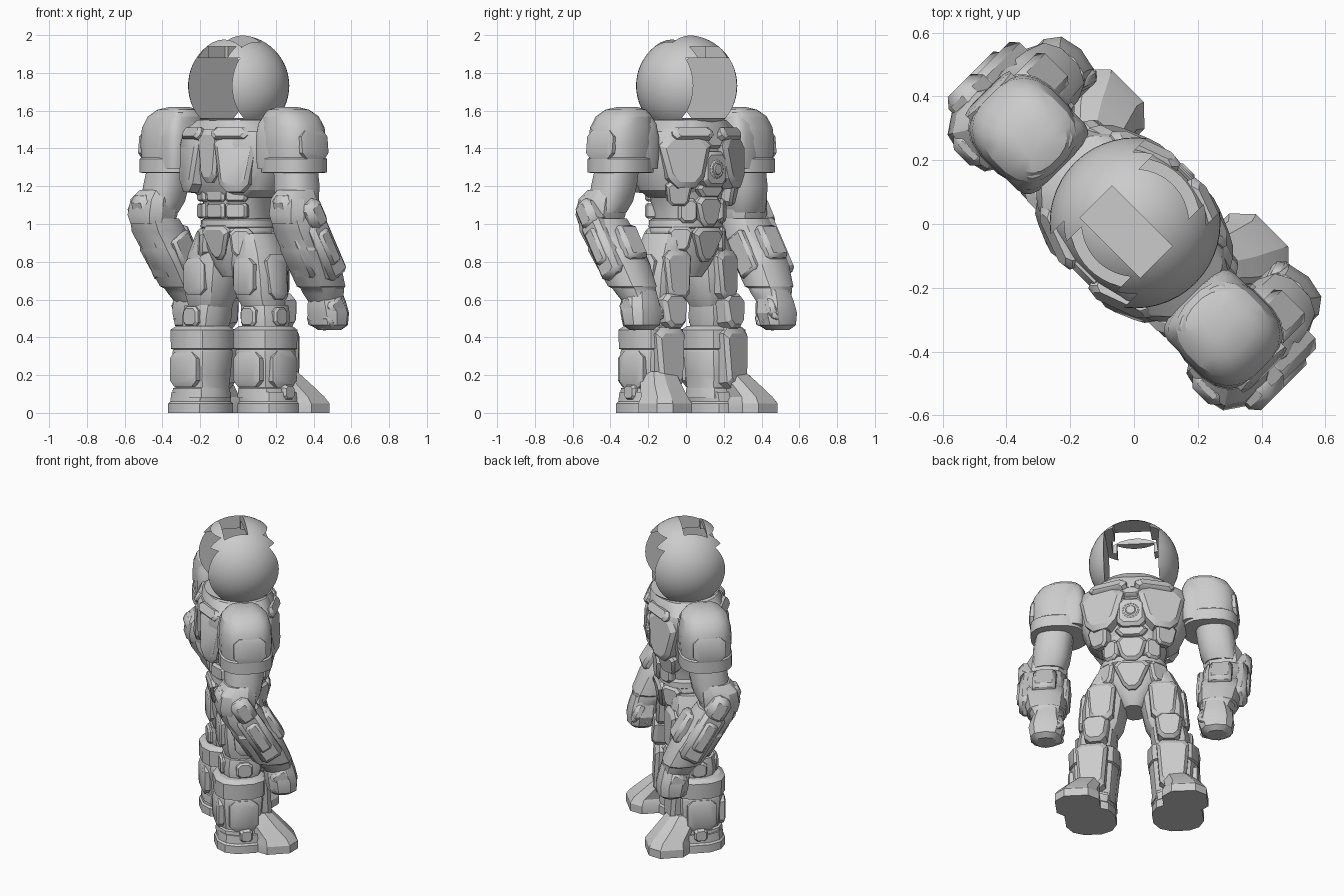
import bpy, bmesh, math
from mathutils import Matrix, Vector, Euler

# One armour colour
mat = bpy.data.materials.new("armour_grey")
mat.diffuse_color = (0.6, 0.6, 0.6, 1)
TURN = math.radians(-45)  # the figure (front = local +y) stands turned on its base


def finish(name, bm, mirror=False, bevel=0.0):
    bmesh.ops.recalc_face_normals(bm, faces=bm.faces[:])
    me = bpy.data.meshes.new(name)
    bm.to_mesh(me)
    bm.free()
    me.materials.append(mat)
    ob = bpy.data.objects.new(name, me)
    bpy.context.collection.objects.link(ob)
    ob.rotation_euler.z = TURN
    if bevel:
        b = ob.modifiers.new("bevel", 'BEVEL')
        b.width, b.segments = bevel, 1
    if mirror:
        ob.modifiers.new("mirror", 'MIRROR')
    return ob


def loft(name, rings, n=16, p=0.8, mirror=False):
    """Stack of rounded rings: (x, y, z, half width, half depth)."""
    bm = bmesh.new()
    loops = []
    for x, y, z, a, b in rings:
        loop = []
        for i in range(n):
            t = 2 * math.pi * (i + 0.5) / n
            c, s = math.cos(t), math.sin(t)
            loop.append(bm.verts.new((x + a * math.copysign(abs(c) ** p, c),
                                      y + b * math.copysign(abs(s) ** p, s), z)))
        loops.append(loop)
    for lo, hi in zip(loops, loops[1:]):
        for i in range(n):
            j = (i + 1) % n
            bm.faces.new((lo[i], lo[j], hi[j], hi[i]))
    bm.faces.new(loops[0])
    bm.faces.new(loops[-1])
    return finish(name, bm, mirror)


def plate(name, pts, at, rot=(0, 0, 0), depth=0.05, mirror=False, inset=0.86):
    """Outline in local x/z pushed out along +y with a chamfered face."""
    bm = bmesh.new()
    m = Matrix.Translation(at) @ Euler(rot).to_matrix().to_4x4()
    levels = ((1.08, -depth * 0.7), (1.08, depth * 0.05), (inset, depth * 0.3))
    loops = [[bm.verts.new(m @ Vector((x * k, y, z * k))) for x, z in pts] for k, y in levels]
    n = len(pts)
    for lo, hi in zip(loops, loops[1:]):
        for i in range(n):
            bm.faces.new((lo[i], lo[(i + 1) % n], hi[(i + 1) % n], hi[i]))
    bm.faces.new(loops[0])
    bm.faces.new(loops[-1])
    return finish(name, bm, mirror)


def oct(w, h, c=0.03, taper=1.0):
    """Chamfered rectangle, half sizes w and h, bottom narrowed by taper."""
    t = w * taper
    return [(-w + c, h), (w - c, h), (w, h - c), (t, -h + c), (t - c, -h),
            (-t + c, -h), (-t, -h + c), (-w, h - c)]


def box(name, at, size, rot=(0, 0, 0), mirror=False, bevel=0.015):
    bm = bmesh.new()
    m = Matrix.Translation(at) @ Euler(rot).to_matrix().to_4x4() @ Matrix.Diagonal((*size, 1))
    bmesh.ops.create_cube(bm, size=1, matrix=m)
    return finish(name, bm, mirror, bevel)


# Helmet: ball with a box opening through it, a brow notch and a top hatch
bm = bmesh.new()
bmesh.ops.create_uvsphere(bm, u_segments=48, v_segments=28, radius=0.268,
                          matrix=Matrix.Translation((0, .005, 1.732)))
helmet = finish("helmet", bm)
for at, size in (((0, 0, 1.72), (0.326, 0.8, 0.32)),
                 ((0, 0, 1.90), (0.22, 0.8, 0.08)),
                 ((0, -0.035, 1.95), (0.268, 0.141, 0.3))):
    cutter = box("cutter", at, size, bevel=0)
    cutter.hide_render = True
    mod = helmet.modifiers.new("cut", 'BOOLEAN')
    mod.object, mod.operation, mod.solver = cutter, 'DIFFERENCE', 'EXACT'
    bpy.context.view_layer.objects.active = helmet
    bpy.ops.object.modifier_apply(modifier=mod.name)
    bpy.data.objects.remove(cutter)

# Torso
loft("pelvis", [(0, 0, .72, .06, .09), (0, 0, .78, .11, .125), (0, 0, .88, .18, .155),
                (0, 0, .96, .205, .165), (0, 0, 1.0, .195, .155)])
loft("waist", [(0, 0, .97, .17, .15), (0, 0, 1.06, .172, .16), (0, 0, 1.16, .20, .165),
               (0, 0, 1.24, .25, .18)])
loft("belt", [(0, 0, .975, .19, .16), (0, 0, .985, .203, .168), (0, 0, 1.02, .20, .165),
              (0, 0, 1.03, .18, .15)])
loft("chest", [(0, -.01, 1.14, .21, .15), (0, -.01, 1.18, .27, .18), (0, -.01, 1.28, .315, .205),
               (0, -.01, 1.42, .34, .215), (0, -.01, 1.49, .32, .205), (0, 0, 1.55, .22, .18)], n=20)
loft("collar", [(0, 0, 1.46, .25, .22), (0, 0, 1.51, .23, .21), (0, 0, 1.55, .20, .19),
                (0, 0, 1.56, .17, .16)], n=20)

# Chest plates and round emblem
plate("chest_plate", oct(.135, .13, .05, .7), (.18, .175, 1.33), (.1, 0, -.4), .08, True)
plate("upper_chest_plate", oct(.11, .03, .02), (.14, .19, 1.48), (.5, 0, -.35), .06, True)
plate("emblem_frame", oct(.078, .088, .03), (0, .21, 1.29), depth=.07)
for r, d, y in ((.048, .03, .228), (.03, .03, .234)):
    ring = [(r * math.cos(i * math.pi / 8), r * math.sin(i * math.pi / 8)) for i in range(16)]
    plate("emblem_disc", ring, (0, y, 1.29), depth=d)
plate("collar_plate", oct(.08, .035, .02, .7), (0, .2, 1.44), (.3, 0, 0), .06)
plate("rib_plate", oct(.065, .06, .02, .8), (.2, .145, 1.16), (-.2, 0, -.6), .06, True)
plate("belly_plate", oct(.085, .075, .03, .7), (0, .168, 1.065), depth=.07)
plate("upper_belly_plate", oct(.09, .03, .02, .8), (0, .178, 1.175), depth=.06)
plate("side_belly_plate", oct(.045, .06, .02), (.125, .14, 1.07), (0, 0, -.55), .06, True)
plate("groin_plate", oct(.10, .085, .03, .5), (0, .155, .89), (-.15, 0, 0), .07)
plate("hip_plate", oct(.06, .06, .02, .7), (.155, .115, .92), (0, 0, -.75), .06, True)

# Back plates
plate("back_plate", oct(.11, .14, .04, .7), (.17, -.195, 1.32), (.1, 0, math.pi + .4), .07, True)
plate("spine_plate", oct(.07, .13, .03, .7), (0, -.215, 1.36), (0, 0, math.pi), .07)
plate("shoulder_blade", oct(.10, .03, .02), (.14, -.2, 1.48), (.5, 0, math.pi + .35), .06, True)
for z in (1.07, 1.16):
    plate("lower_spine", oct(.06, .038, .01), (0, -.162, z), (0, 0, math.pi), .06)
    plate("lower_back", oct(.055, .038, .01), (.125, -.138, z), (0, 0, math.pi + .5), .06, True)
plate("tail_plate", oct(.09, .085, .03, .5), (0, -.155, .9), (-.2, 0, math.pi), .06)
plate("seat_plate", oct(.06, .07, .025, .8), (.15, -.125, .9), (0, 0, math.pi + .6), .06, True)

# Shoulder pads: rounded outer cap and squarer arch towards the neck
loft("shoulder_pad", [(.455, -.035, 1.27, .14, .13), (.455, -.035, 1.272, .165, .158),
                      (.455, -.035, 1.345, .165, .158), (.453, -.035, 1.352, .157, .15),
                      (.452, -.035, 1.43, .164, .156), (.447, -.035, 1.51, .158, .152),
                      (.43, -.035, 1.57, .138, .136), (.415, -.035, 1.605, .10, .10),
                      (.405, -.035, 1.62, .045, .05)], n=20, p=.78, mirror=True)
loft("pad_arch", [(.375, -.035, 1.29, .085, .145), (.372, -.035, 1.36, .092, .15),
                  (.372, -.035, 1.46, .092, .15), (.378, -.035, 1.53, .09, .138),
                  (.39, -.035, 1.59, .08, .10), (.40, -.035, 1.615, .05, .05)],
     n=20, p=.5, mirror=True)
plate("pad_side_panel", oct(.09, .07, .03), (.61, -.035, 1.42), (.1, 0, -math.pi / 2), .03, True)

# Arms
loft("upper_arm", [(.52, -.08, 1.06, .105, .10), (.50, -.06, 1.12, .11, .11),
                   (.49, -.05, 1.2, .115, .115), (.47, -.04, 1.32, .11, .11)], mirror=True)
loft("elbow", [(.53, -.11, 1.0, .11, .11), (.53, -.11, 1.05, .125, .125),
               (.525, -.10, 1.13, .12, .12), (.515, -.08, 1.18, .095, .095)], n=10, mirror=True)
loft("forearm", [(.50, .16, .58, .08, .085), (.505, .135, .63, .10, .10), (.51, .12, .66, .105, .11),
                 (.512, .11, .67, .118, .122), (.52, .05, .78, .132, .135), (.525, .0, .86, .135, .14),
                 (.525, -.01, .875, .128, .132), (.53, -.06, .96, .132, .14),
                 (.53, -.095, 1.03, .12, .12)], n=12, mirror=True)
TILT = math.radians(31)
box("forearm_guard", (.635, .015, .87), (.09, .14, .34), (TILT, 0, 0), True, .025)
box("guard_ridge", (.67, .005, .88), (.05, .08, .2), (TILT, 0, 0), True, .015)
box("guard_cap", (.635, -.08, 1.05), (.12, .12, .16), (TILT, 0, 0), True, .03)
box("elbow_guard", (.53, -.18, 1.07), (.13, .08, .17), (.3, 0, 0), True, .03)
box("forearm_back_panel", (.53, -.075, .83), (.15, .06, .26), (TILT, 0, 0), True, .02)
box("forearm_front_panel", (.525, .11, .9), (.14, .07, .2), (TILT, 0, 0), True, .02)
box("forearm_inner_panel", (.405, .02, .84), (.05, .13, .24), (TILT, 0, 0), True, .015)

# Fists: rounded core with curled fingers and a thumb
loft("fist", [(.51, .175, .44, .06, .06), (.51, .175, .465, .095, .09), (.505, .17, .53, .11, .10),
              (.505, .16, .59, .095, .095), (.50, .155, .65, .08, .08)], n=10, mirror=True)
for i in range(4):
    y = .115 + i * .038
    box("knuckle", (.54 - .008 * i, y, .48 + i * .012), (.10, .036, .08), (TILT, -.3, 0), True, .014)
    box("finger", (.45, y, .485 + i * .012), (.08, .036, .07), (TILT, .3, 0), True, .014)
box("thumb", (.435, .205, .56), (.06, .06, .11), (TILT, .2, 0), True, .018)
box("hand_back", (.58, .155, .56), (.05, .11, .10), (TILT, 0, 0), True, .018)

# Legs
loft("thigh", [(.20, -.01, .56, .105, .105), (.188, -.01, .62, .125, .13), (.178, -.01, .72, .137, .14),
               (.162, -.01, .84, .13, .138), (.145, -.01, .95, .09, .12)], n=12, mirror=True)
plate("thigh_plate", oct(.08, .12, .03, .8), (.185, .125, .73), (.05, 0, -.15), .07, True)
plate("thigh_side_plate", oct(.07, .11, .03, .8), (.31, -.01, .72), (.1, 0, -math.pi / 2), .04, True)
plate("thigh_back_plate", oct(.07, .09, .03), (.185, -.145, .72), (0, 0, math.pi), .04, True)
loft("knee_joint", [(.225, -.02, .44, .11, .11), (.22, -.015, .50, .12, .125),
                    (.21, -.01, .57, .115, .12)], n=12, mirror=True)
plate("knee_cap", oct(.075, .085, .03, .8), (.22, .135, .54), (.1, 0, -.1), .09, True)
plate("knee_bolt", oct(.045, .045, .02), (.335, -.02, .51), (0, 0, -math.pi / 2), .05, True)
plate("knee_back_plate", oct(.05, .05, .02), (.215, -.135, .51), (0, 0, math.pi), .05, True)

# Boots
loft("shin", [(.245, -.03, .08, .145, .145), (.245, -.03, .13, .14, .14), (.237, -.03, .135, .132, .132),
              (.237, -.03, .20, .138, .14), (.235, -.03, .32, .148, .15), (.235, -.03, .335, .143, .145),
              (.235, -.03, .34, .155, .158), (.235, -.03, .44, .158, .16), (.235, -.03, .46, .13, .13)],
     n=12, mirror=True)
plate("shin_plate", oct(.09, .15, .03, .8), (.243, .125, .29), (.04, 0, -.1), .09, True)
plate("shin_side_plate", oct(.08, .09, .03), (.378, -.03, .23), (0, 0, -math.pi / 2), .04, True)
plate("calf_plate", oct(.09, .085, .03), (.238, -.172, .23), (0, 0, math.pi), .04, True)
loft("heel", [(.26, -.02, 0, .155, .165), (.26, -.02, .05, .155, .165), (.26, -.02, .06, .145, .155),
              (.255, -.02, .11, .145, .15)], n=12, mirror=True)
loft("toe", [(.32, .165, 0, .14, .135), (.32, .165, .05, .14, .135), (.317, .155, .085, .12, .12),
             (.29, .10, .155, .105, .105), (.26, .06, .22, .085, .08)], n=8, p=.7, mirror=True)
plate("ankle_bolt", oct(.035, .035, .014), (.398, -.02, .11), (0, 0, -math.pi / 2), .05, True)

# Smooth curved surfaces while keeping the panel edges sharp
bpy.ops.object.select_all(action='SELECT')
bpy.context.view_layer.objects.active = helmet
bpy.ops.object.shade_smooth_by_angle(angle=math.radians(30))
